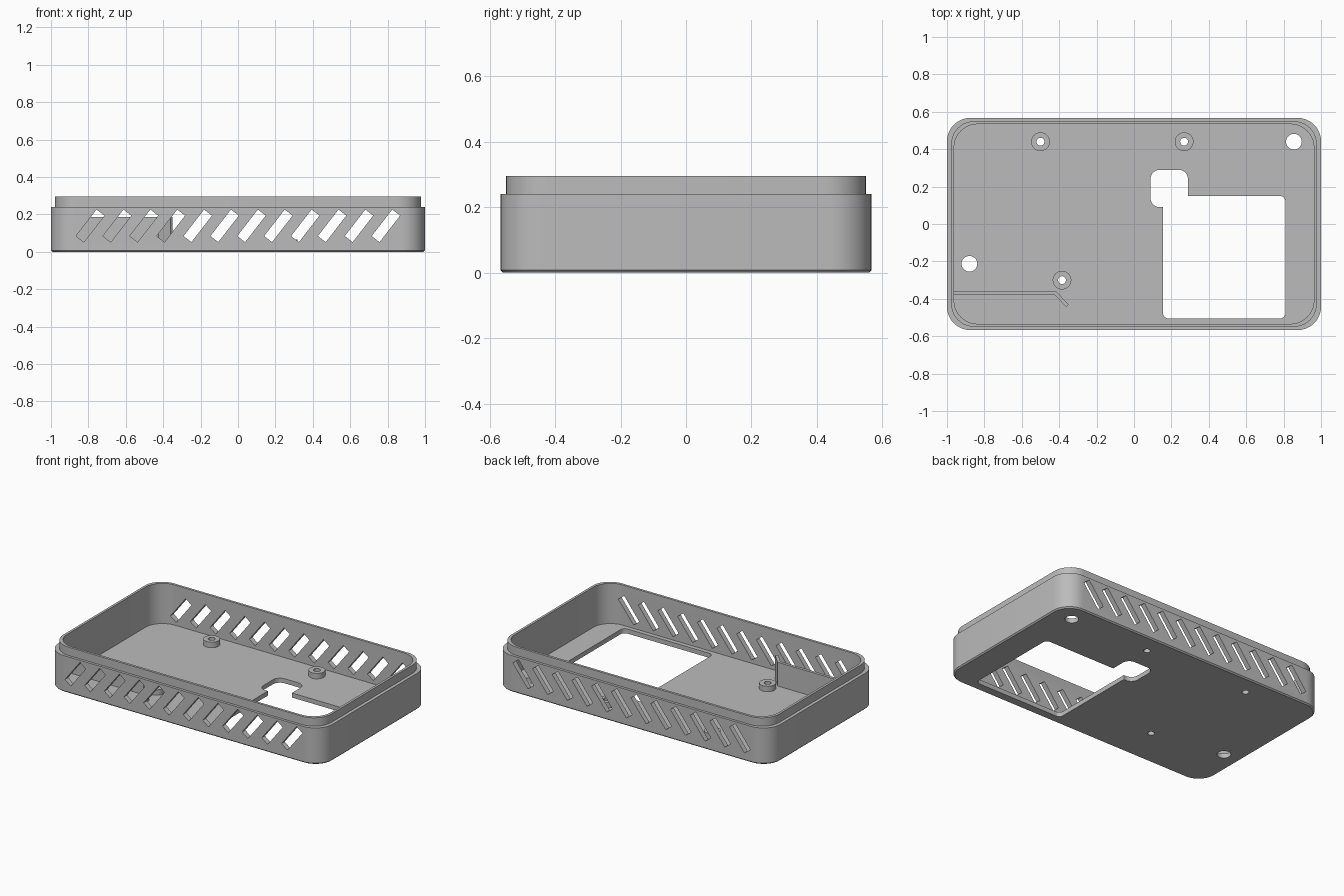
import bpy, bmesh, math
from mathutils import Vector

if "Cube" in bpy.data.objects:
    bpy.data.objects.remove(bpy.data.objects["Cube"])

grey = bpy.data.materials.new("plain_grey")
grey.diffuse_color = (0.5, 0.5, 0.5, 1)
grey.use_nodes = True
grey.node_tree.nodes["Principled BSDF"].inputs["Base Color"].default_value = grey.diffuse_color
FLOOR = 0.03


def rounded(x0, x1, y0, y1, r, n=10):
    """Outline of a rounded rectangle, counter-clockwise."""
    corners = [(x1 - r, y1 - r), (x0 + r, y1 - r), (x0 + r, y0 + r), (x1 - r, y0 + r)]
    return [(cx + r * math.cos(a), cy + r * math.sin(a))
            for k, (cx, cy) in enumerate(corners)
            for a in [math.pi / 2 * (k + i / n) for i in range(n + 1)]]


def circle(x, y, r, n=32):
    return [(x + r * math.cos(2 * math.pi * i / n), y + r * math.sin(2 * math.pi * i / n))
            for i in range(n)]


def loft(name, rings, caps=True):
    """Skin a stack of (outline, z) rings; close with caps or join last ring to first."""
    bm = bmesh.new()
    loops = [[bm.verts.new((x, y, z)) for x, y in pts] for pts, z in rings]
    pairs = list(zip(loops, loops[1:]))
    if caps:
        bm.faces.new(loops[0][::-1])
        bm.faces.new(loops[-1])
    else:
        pairs.append((loops[-1], loops[0]))
    for a, b in pairs:
        for i in range(len(a)):
            j = (i + 1) % len(a)
            bm.faces.new((a[i], a[j], b[j], b[i]))
    bmesh.ops.recalc_face_normals(bm, faces=bm.faces)
    me = bpy.data.meshes.new(name)
    bm.to_mesh(me)
    bm.free()
    me.materials.append(grey)
    ob = bpy.data.objects.new(name, me)
    bpy.context.collection.objects.link(ob)
    return ob


def cut(target, cutter):
    mod = target.modifiers.new("cut", 'BOOLEAN')
    mod.operation = 'DIFFERENCE'
    mod.solver = 'EXACT'
    mod.object = cutter
    bpy.context.view_layer.objects.active = target
    bpy.ops.object.modifier_apply(modifier=mod.name)
    bpy.data.objects.remove(cutter)


def smooth(ob):
    bpy.ops.object.select_all(action='DESELECT')
    ob.select_set(True)
    bpy.context.view_layer.objects.active = ob
    bpy.ops.object.shade_smooth_by_angle(angle=math.radians(30))


def centred(w, d, r):
    return rounded(-w, w, -d, d, r)


# Open tray: chamfered base, outer wall, stepped lip, inner wall, floor
tray = loft("tray", [
    (centred(0.992, 0.559, 0.117), 0),
    (centred(1.0, 0.567, 0.125), 0.008),
    (centred(1.0, 0.567, 0.125), 0.24),
    (centred(0.978, 0.55, 0.125), 0.24),
    (centred(0.978, 0.55, 0.125), 0.295),
    (centred(0.962, 0.534, 0.125), 0.295),
    (centred(0.962, 0.534, 0.125), FLOOR)])

# Floor openings: display window, its corner notch, and two round holes
for outline in (rounded(0.155, 0.81, -0.505, 0.15, 0.03),
                rounded(0.088, 0.288, 0.09, 0.29, 0.05),
                circle(0.855, 0.44, 0.042), circle(-0.88, -0.213, 0.042)):
    cut(tray, loft("floor_cutter", [(outline, -0.05), (outline, 0.1)]))

# Twelve slanted vents through the front and back walls
along, across = Vector((0.110, 0.142)), Vector((0.042, -0.0325))
for i in range(12):
    p = Vector((-0.866 + 0.1437 * i, 0.084))
    corners = [p, p + across, p + across + along, p + along]
    outline = [tuple(c) for c in corners]
    slot = loft("vent_cutter", [(outline, -0.8), (outline, 0.8)])
    for v in slot.data.vertices:
        x, z, y = v.co
        v.co = (x, y, z)
    slot.data.flip_normals()
    cut(tray, slot)

# Screw standoffs with through holes
for n, (x, y) in enumerate([(-0.5, 0.44), (0.268, 0.44), (-0.385, -0.3)]):
    bore, rim = circle(x, y, 0.021), circle(x, y, 0.05)
    cut(tray, loft("bore_cutter", [(bore, -0.05), (bore, 0.1)]))
    post = loft(f"standoff_{n + 1}", [(rim, FLOOR - 0.002), (rim, 0.066),
                                      (bore, 0.066), (bore, FLOOR - 0.002)], caps=False)
    smooth(post)
smooth(tray)

# Low divider with an angled end
path = [(-0.965, -0.379), (-0.424, -0.379), (-0.362, -0.444),
        (-0.349, -0.431), (-0.416, -0.36), (-0.965, -0.36)]
loft("divider", [(path, FLOOR - 0.002), (path, 0.187)])
